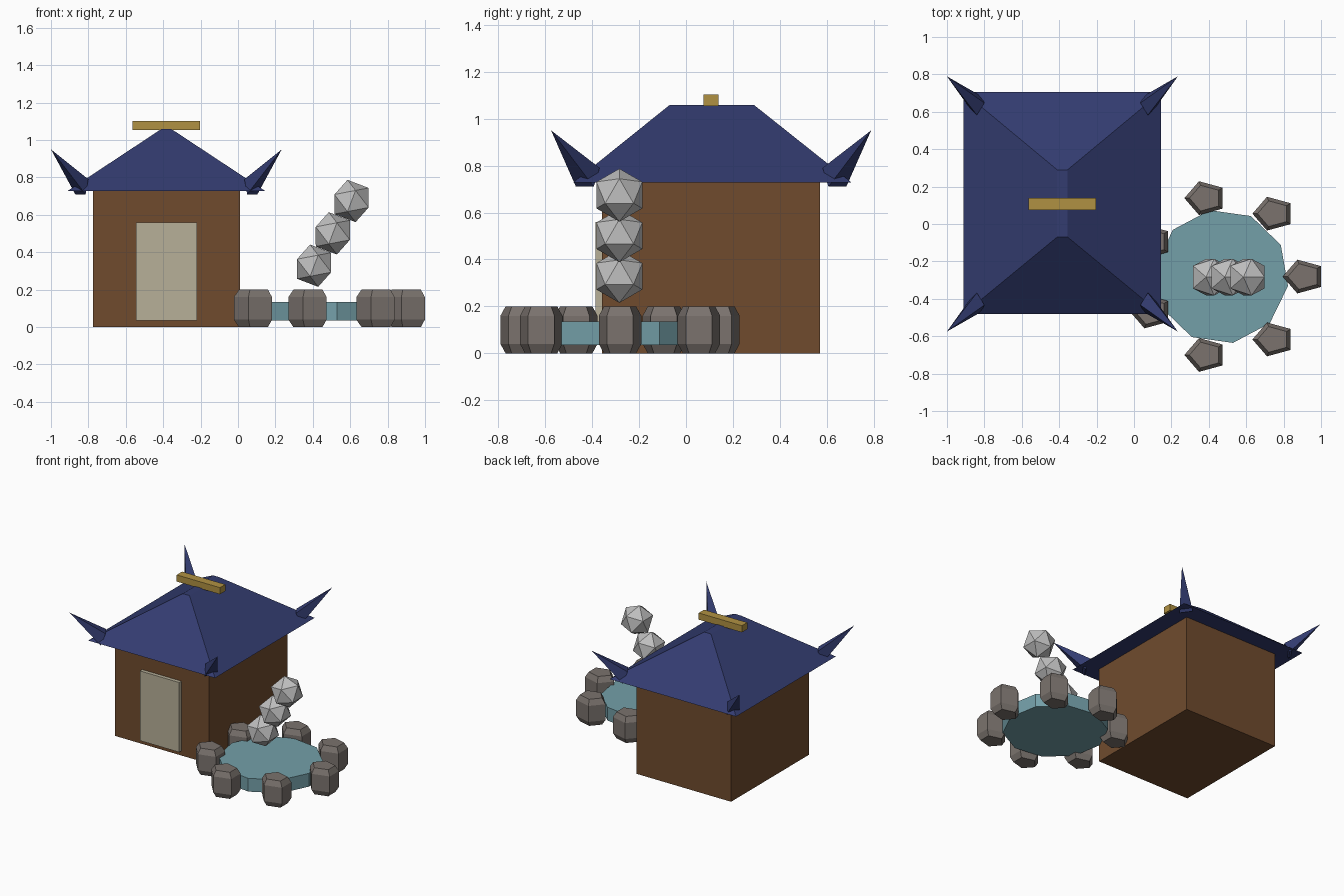
import bpy
import bmesh
import math
from mathutils import Matrix, Vector

old = bpy.data.objects.get("Cube")
if old:
    bpy.data.objects.remove(old, do_unlink=True)


def material(name, srgb):
    color = [((c + 0.055) / 1.055) ** 2.4 for c in srgb] + [1.0]
    mat = bpy.data.materials.new(name)
    mat.use_nodes = True
    mat.diffuse_color = color
    bsdf = mat.node_tree.nodes["Principled BSDF"]
    bsdf.inputs["Base Color"].default_value = color
    bsdf.inputs["Roughness"].default_value = 0.9
    return mat


wood = material("brown wood", (0.44, 0.295, 0.18))
navy = material("navy roof", (0.2, 0.235, 0.44))
paper = material("pale door", (0.72, 0.69, 0.60))
gold = material("gold", (0.69, 0.57, 0.26))
water = material("pond water", (0.455, 0.625, 0.66))
rock = material("grey rock", (0.48, 0.45, 0.43))
steam = material("light steam", (0.75, 0.75, 0.75))


def finish(name, bm, mat):
    bmesh.ops.recalc_face_normals(bm, faces=bm.faces)
    mesh = bpy.data.meshes.new(name)
    bm.to_mesh(mesh)
    bm.free()
    mesh.materials.append(mat)
    obj = bpy.data.objects.new(name, mesh)
    bpy.context.collection.objects.link(obj)
    return obj


def loft(name, rings, mat):
    """Join equal-length rings of points into a capped solid."""
    bm = bmesh.new()
    loops = [[bm.verts.new(p) for p in ring] for ring in rings]
    count = len(loops[0])
    for low, high in zip(loops, loops[1:]):
        for i in range(count):
            j = (i + 1) % count
            bm.faces.new((low[i], low[j], high[j], high[i]))
    bm.faces.new(loops[0][::-1])
    bm.faces.new(loops[-1])
    return finish(name, bm, mat)


def rect(cx, cy, hx, hy, z):
    return [(cx + sx * hx, cy + sy * hy, z)
            for sx, sy in ((-1, -1), (1, -1), (1, 1), (-1, 1))]


def polygon(cx, cy, rx, ry, z, sides, start):
    angles = [start + math.tau * i / sides for i in range(sides)]
    return [(cx + rx * math.cos(a), cy + ry * math.sin(a), z) for a in angles]


def box(name, cx, cy, hx, hy, z0, z1, mat):
    return loft(name, [rect(cx, cy, hx, hy, z) for z in (z0, z1)], mat)


# House: walls, door, hipped roof and ridge beam
HX, HY = -0.383, 0.107
box("house_walls", HX, HY, 0.393, 0.465, 0, 0.74, wood)
box("front_door", HX, -0.365, 0.163, 0.02, 0.035, 0.56, paper)
loft("hipped_roof", [rect(HX, HY + 0.005, 0.528, 0.593, 0.728),
                     rect(HX, HY + 0.003, 0.028, 0.18, 1.058)], navy)
box("ridge_beam", HX, HY, 0.18, 0.032, 1.053, 1.103, gold)

# Upturned spikes at the four roof corners, as offsets from the house centre
spike_base = [(0.417, 0.54, 0.79), (0.457, 0.475, 0.79),
              (0.487, 0.5, 0.71), (0.432, 0.576, 0.71)]
spike_tip = (0.617, 0.682, 0.95)
for sx, side in ((-1, "right"), (1, "left")):
    for sy, end in ((-1, "front"), (1, "back")):
        bm = bmesh.new()
        verts = [bm.verts.new((HX + sx * x, HY + sy * y, z))
                 for x, y, z in spike_base + [spike_tip]]
        bm.faces.new(verts[:4])
        for i in range(4):
            bm.faces.new((verts[i], verts[(i + 1) % 4], verts[4]))
        finish(f"roof_spike_{end}_{side}", bm, navy)

# Pond
PX, PY = 0.467, -0.281
loft("pond", [polygon(PX, PY, 0.36, 0.36, z, 10, math.radians(-8))
              for z in (0.035, 0.135)], water)

# Ring of chamfered five-sided rocks
for i in range(7):
    a = math.tau * i / 7
    x = 0.478 + 0.43 * math.cos(a)
    y = PY + 0.43 * math.sin(a)
    loft(f"pond_rock_{i + 1}",
         [polygon(x, y, 0.113 * s, 0.095 * s, z, 5, math.pi)
          for z, s in ((0, 0.76), (0.04, 1), (0.16, 1), (0.2, 0.76))], rock)

# Rising steam puffs
for i in range(3):
    bm = bmesh.new()
    place = Vector((0.407 + 0.1 * i, PY - 0.003, 0.328 + 0.173 * i))
    bmesh.ops.create_icosphere(
        bm, subdivisions=1, radius=0.115,
        matrix=Matrix.Translation(place) @ Matrix.Rotation(-0.19, 4, 'Y'))
    finish(f"steam_puff_{i + 1}", bm, steam)
